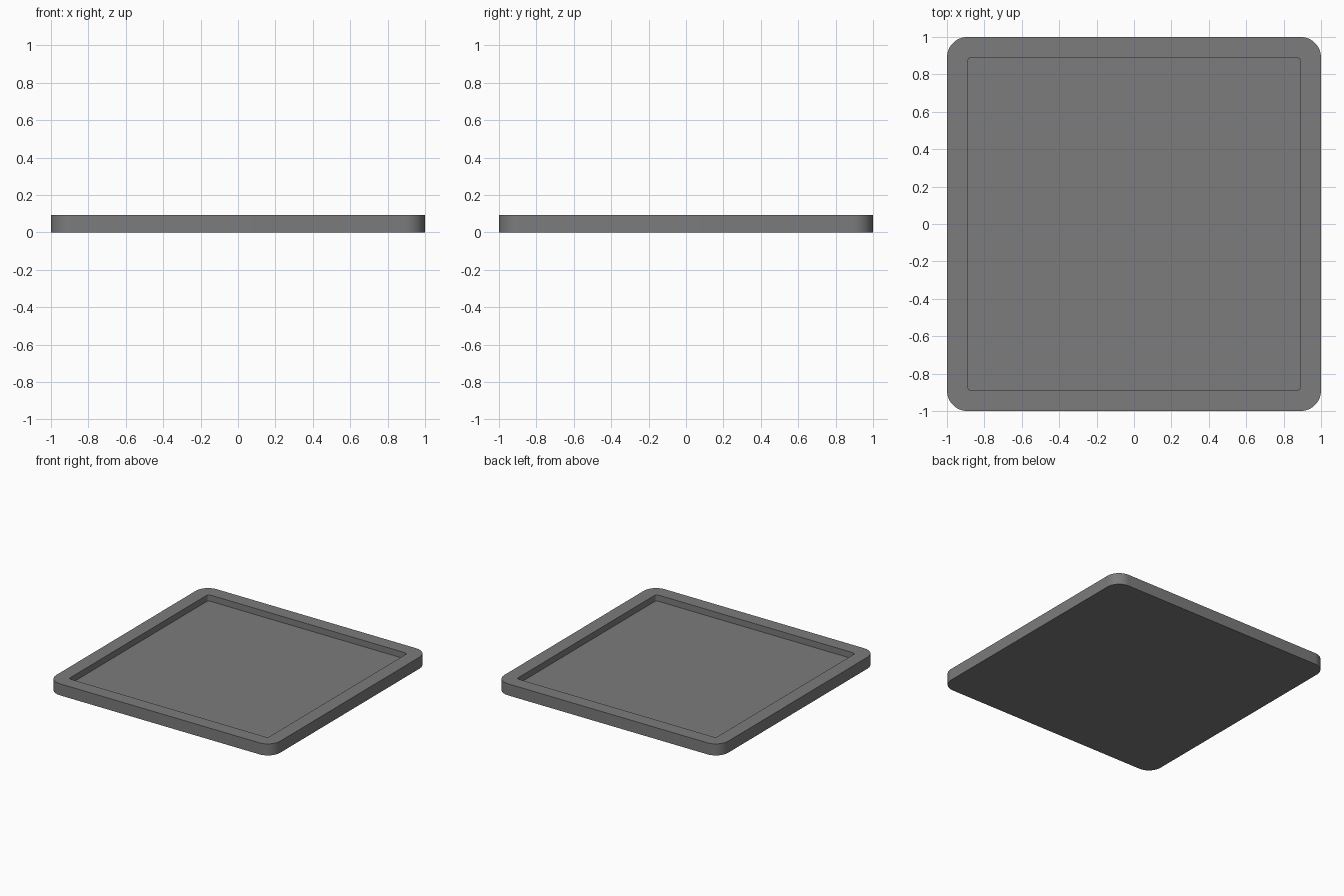
import bpy, bmesh
from math import cos, sin, pi

if "Cube" in bpy.data.objects:
    bpy.data.objects.remove(bpy.data.objects["Cube"])

HEIGHT, FLOOR = 0.093, 0.043
SEGMENTS = 16


def rounded_square(bm, half, radius, z):
    """Ring of vertices around a square with rounded corners."""
    ring = []
    c = half - radius
    for q, (sx, sy) in enumerate(((1, 1), (-1, 1), (-1, -1), (1, -1))):
        for i in range(SEGMENTS + 1):
            a = pi / 2 * (q + i / SEGMENTS)
            ring.append(bm.verts.new((sx * c + radius * cos(a), sy * c + radius * sin(a), z)))
    return ring


def bridge(bm, a, b):
    n = len(a)
    for i in range(n):
        j = (i + 1) % n
        bm.faces.new((a[i], a[j], b[j], b[i]))


# Tray: outer wall, flat rim, inner wall, recessed floor
bm = bmesh.new()
rings = [
    rounded_square(bm, 1.0, 0.11, 0),
    rounded_square(bm, 1.0, 0.11, HEIGHT),
    rounded_square(bm, 0.89, 0.022, HEIGHT),
    rounded_square(bm, 0.89, 0.022, FLOOR),
]
for lower, upper in zip(rings, rings[1:]):
    bridge(bm, lower, upper)
bm.faces.new(rings[0][::-1])
bm.faces.new(rings[-1])
bmesh.ops.recalc_face_normals(bm, faces=bm.faces)

mesh = bpy.data.meshes.new("square_tray")
bm.to_mesh(mesh)
bm.free()
tray = bpy.data.objects.new("square_tray", mesh)
bpy.context.collection.objects.link(tray)

# Dark grey finish
dark = bpy.data.materials.new("dark_grey")
dark.diffuse_color = (0.2, 0.2, 0.2, 1)
dark.use_nodes = True
dark.node_tree.nodes["Principled BSDF"].inputs["Base Color"].default_value = dark.diffuse_color
mesh.materials.append(dark)

# Smooth corners, sharp rims
bpy.context.view_layer.objects.active = tray
tray.select_set(True)
bpy.ops.object.shade_smooth_by_angle()
